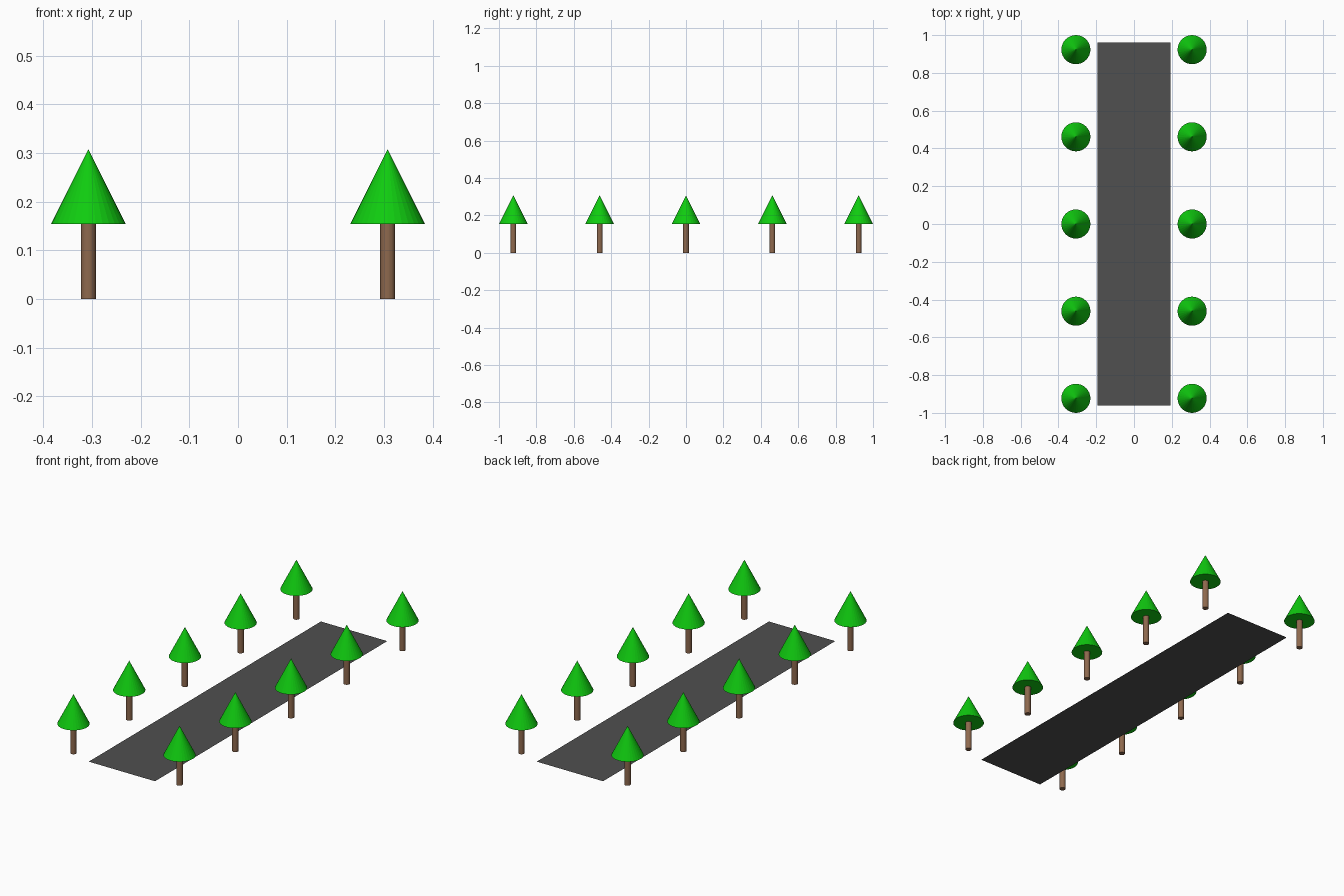
import bpy

if "Cube" in bpy.data.objects:
    bpy.data.objects.remove(bpy.data.objects["Cube"])

U = 1 / 13  # layout module: the avenue is 26 modules long


def material(name, color):
    mat = bpy.data.materials.new(name)
    mat.diffuse_color = (*color, 1)
    mat.use_nodes = True
    mat.node_tree.nodes["Principled BSDF"].inputs["Base Color"].default_value = mat.diffuse_color
    return mat


def finish(name, mat):
    obj = bpy.context.object
    obj.name = name
    obj.data.materials.append(mat)
    return obj


asphalt = material("asphalt", (0.08, 0.08, 0.08))
bark = material("bark", (0.27, 0.14, 0.075))
leaves = material("leaves", (0.005, 0.6, 0.005))

# Road: flat sheet on the ground
bpy.ops.mesh.primitive_plane_add(size=1)
road = finish("road", asphalt)
road.scale = (5 * U, 25 * U, 1)
bpy.ops.object.transform_apply(location=False, rotation=False, scale=True)


def tree(x, y, label):
    # Trunk
    bpy.ops.mesh.primitive_cylinder_add(
        vertices=32, radius=0.2 * U, depth=2 * U, location=(x, y, U))
    finish(f"trunk_{label}", bark)
    # Conical crown
    bpy.ops.mesh.primitive_cone_add(
        vertices=32, radius1=U, radius2=0, depth=2 * U, location=(x, y, 3 * U))
    finish(f"crown_{label}", leaves)


# Five trees along each side of the road
for side, sign in (("left", -1), ("right", 1)):
    for i in range(5):
        tree(sign * 4 * U, (i - 2) * 6 * U, f"{side}_{i + 1}")
